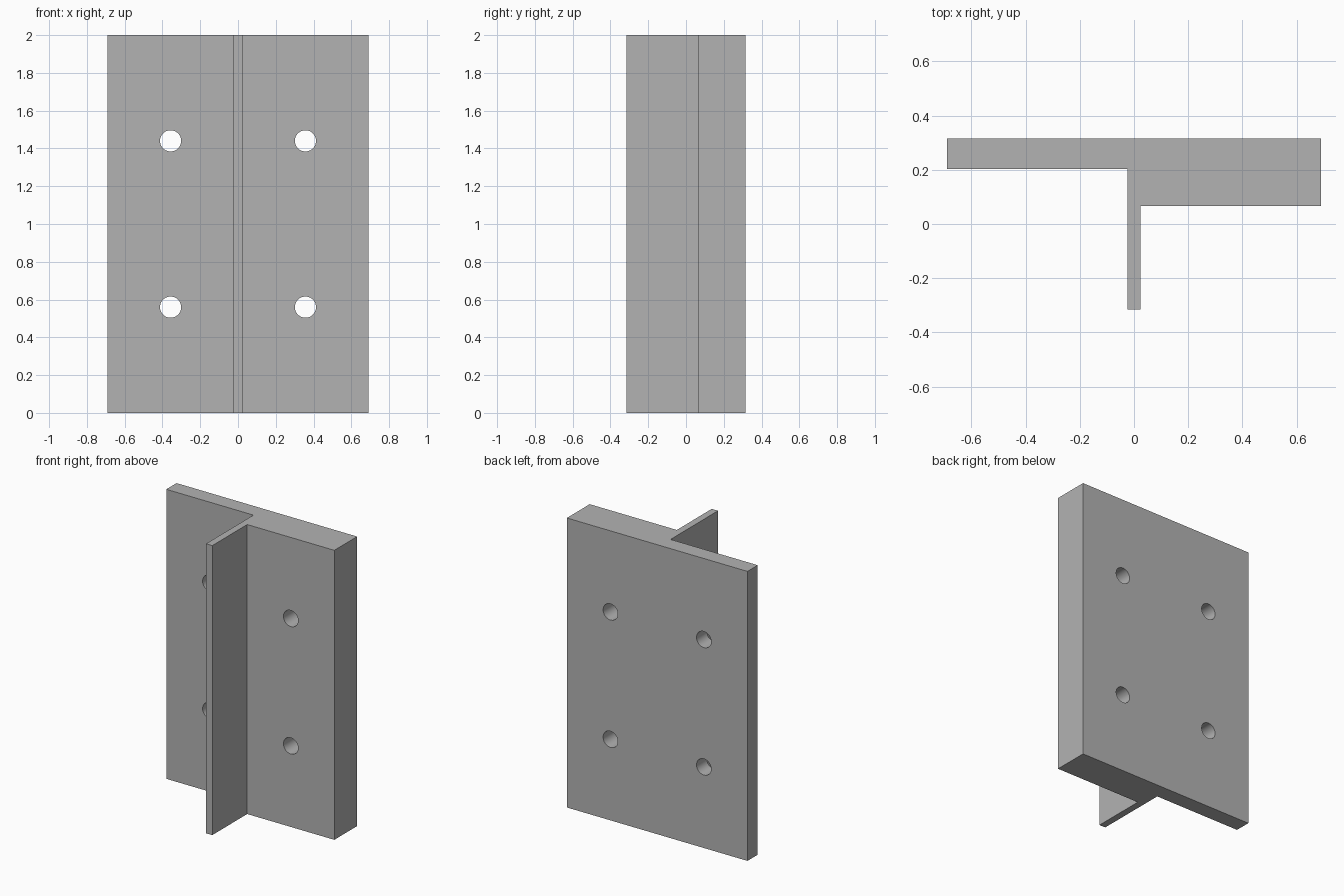
import bpy
import bmesh
import math

default = bpy.data.objects.get("Cube")
if default:
    bpy.data.objects.remove(default, do_unlink=True)

HEIGHT = 2.0
HALF_WIDTH, HALF_DEPTH = 0.69, 0.315
RIB = 0.024            # half thickness of the rib
THIN, THICK = 0.203, 0.066   # front face of each flange
HOLE_X, HOLE_Z, HOLE_RADIUS = 0.357, 0.44, 0.056

grey = bpy.data.materials.new("plain grey")
grey.use_nodes = True
colour = (0.45, 0.45, 0.45, 1.0)
grey.diffuse_color = colour
grey.node_tree.nodes["Principled BSDF"].inputs["Base Color"].default_value = colour


def extrude_profile(name, points, height):
    """Raise a counter-clockwise plan outline into a solid."""
    bm = bmesh.new()
    base = bm.faces.new([bm.verts.new((x, y, 0)) for x, y in points])
    raised = bmesh.ops.extrude_face_region(bm, geom=[base], use_keep_orig=True)
    top = [v for v in raised["geom"] if isinstance(v, bmesh.types.BMVert)]
    bmesh.ops.translate(bm, verts=top, vec=(0, 0, height))
    bmesh.ops.recalc_face_normals(bm, faces=bm.faces)
    mesh = bpy.data.meshes.new(name)
    bm.to_mesh(mesh)
    bm.free()
    mesh.materials.append(grey)
    obj = bpy.data.objects.new(name, mesh)
    bpy.context.collection.objects.link(obj)
    return obj


# Bracket: thin right flange, thick left flange and a front rib
bracket = extrude_profile("ribbed_bracket", [
    (-HALF_WIDTH, HALF_DEPTH), (-HALF_WIDTH, THIN),
    (-RIB, THIN), (-RIB, -HALF_DEPTH),
    (RIB, -HALF_DEPTH), (RIB, THICK),
    (HALF_WIDTH, THICK), (HALF_WIDTH, HALF_DEPTH),
], HEIGHT)

# Four bolt holes through the flanges
for side in (-1, 1):
    for level in (-1, 1):
        bpy.ops.mesh.primitive_cylinder_add(
            vertices=48, radius=HOLE_RADIUS, depth=1,
            location=(side * HOLE_X, 0.2, HEIGHT / 2 + level * HOLE_Z),
            rotation=(math.pi / 2, 0, 0))
        cutter = bpy.context.object
        cutter.name = "bolt_hole_cutter"
        cutter.hide_render = True
        cutter.data.materials.append(grey)
        cut = bracket.modifiers.new("bolt hole", "BOOLEAN")
        cut.operation = "DIFFERENCE"
        cut.solver = "EXACT"
        cut.object = cutter
        bpy.ops.object.select_all(action="DESELECT")
        bracket.select_set(True)
        bpy.context.view_layer.objects.active = bracket
        bpy.ops.object.modifier_apply(modifier=cut.name)
        bpy.data.objects.remove(cutter, do_unlink=True)

# Smooth hole walls, crisp edges elsewhere
bpy.ops.object.shade_smooth_by_angle(angle=math.radians(30))
